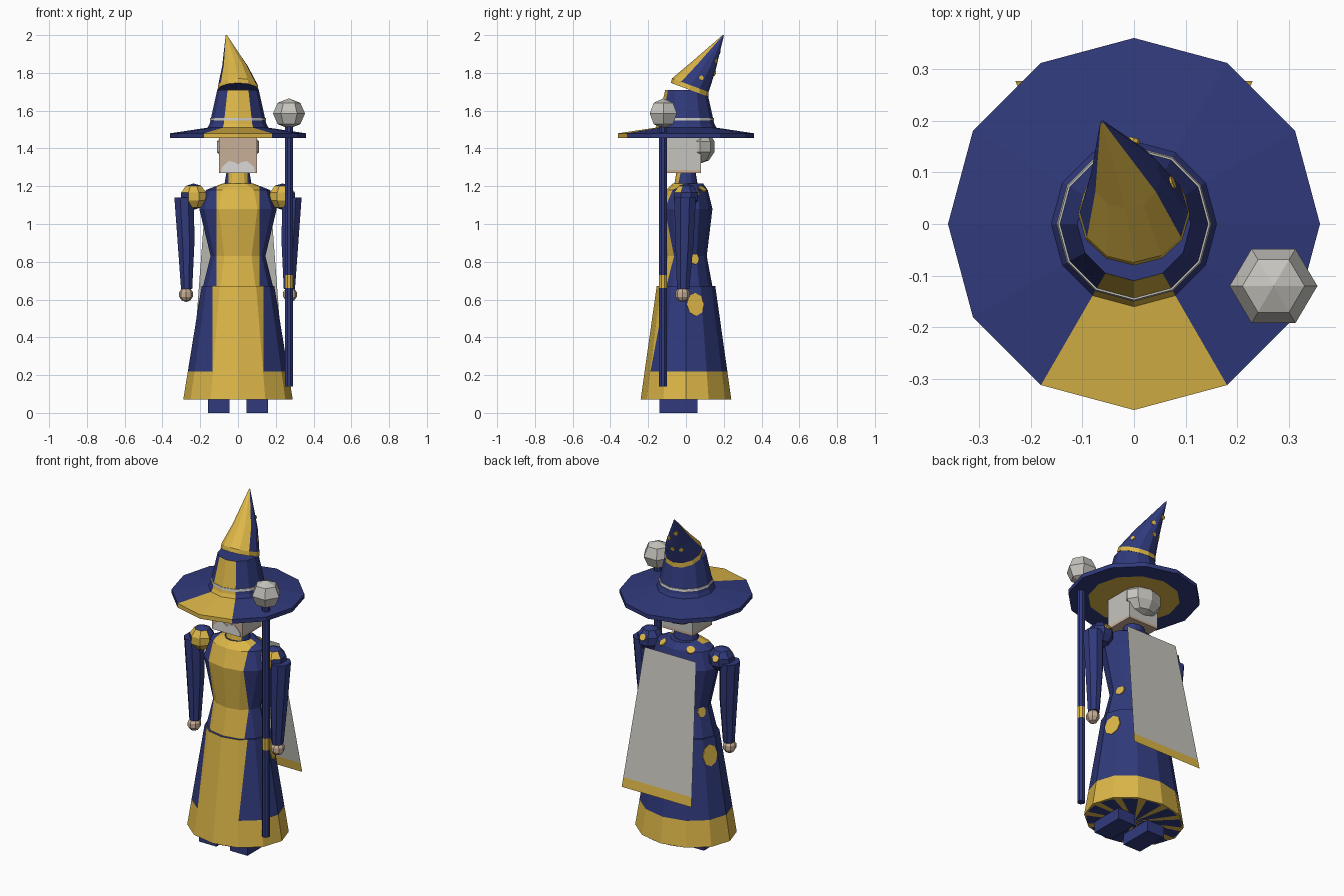
import bpy, bmesh, math
from mathutils import Vector, Matrix
from mathutils.bvhtree import BVHTree

if "Cube" in bpy.data.objects:
    bpy.data.objects.remove(bpy.data.objects["Cube"])


def material(name, rgb):
    m = bpy.data.materials.new(name)
    m.use_nodes = True
    m.diffuse_color = (*rgb, 1)
    node = next(n for n in m.node_tree.nodes if n.type == 'BSDF_PRINCIPLED')
    node.inputs["Base Color"].default_value = (*rgb, 1)
    return m


NAVY = material("navy cloth", (0.03, 0.042, 0.2))
GOLD = material("gold trim", (0.72, 0.47, 0.065))
GREY = material("silver grey", (0.56, 0.55, 0.51))
SKIN = material("skin", (0.58, 0.42, 0.31))
WHITE = material("moustache white", (0.72, 0.7, 0.68))


def finish(name, bm, mats, cuts=(), paint=None):
    """Slice along axis planes, colour faces by rule, make the object."""
    for axis, at in cuts:
        n = Vector((0, 0, 0))
        n[axis] = 1
        bmesh.ops.bisect_plane(bm, geom=bm.verts[:] + bm.edges[:] + bm.faces[:],
                               plane_co=n * at, plane_no=n)
    bm.normal_update()
    if paint:
        for f in bm.faces:
            f.material_index = int(paint(f.calc_center_median(), f.normal))
    me = bpy.data.meshes.new(name)
    bm.to_mesh(me)
    bm.free()
    for m in mats:
        me.materials.append(m)
    ob = bpy.data.objects.new(name, me)
    bpy.context.collection.objects.link(ob)
    return ob


def loft(name, rings, mats, n=12, sector=None, slope=0, turn=0, **kw):
    """Stack of n-sided rings (x, y, z, rx, ry); sector(angle from front, row)."""
    bm = bmesh.new()
    rows = []
    for x, y, z, rx, ry in rings:
        row = []
        for k in range(n):
            t = math.radians(-90 + turn + 360 * k / n)
            dy = ry * math.sin(t)
            row.append(bm.verts.new((x + rx * math.cos(t), y + dy, z - slope * dy)))
        rows.append(row)
    for i, (a, b) in enumerate(zip(rows, rows[1:])):
        for k in range(n):
            j = (k + 1) % n
            f = bm.faces.new((a[k], a[j], b[j], b[k]))
            if sector:
                ang = ((k + 0.5) * 360 / n + 180) % 360 - 180
                f.material_index = int(sector(ang, i))
    bm.faces.new(rows[0][::-1])
    bm.faces.new(rows[-1])
    bmesh.ops.recalc_face_normals(bm, faces=bm.faces[:])
    return finish(name, bm, mats, **kw)


def lathe(profile):
    return [(0, 0, z, r, r) for r, z in profile]


def blob(name, loc, scale, u, v, mats, turn=0, paint=None):
    bm = bmesh.new()
    bmesh.ops.create_uvsphere(bm, u_segments=u, v_segments=v, radius=1,
                              matrix=Matrix.Rotation(math.radians(turn), 4, 'Z'))
    bmesh.ops.transform(bm, verts=bm.verts[:],
                        matrix=Matrix.Translation(loc) @ Matrix.Diagonal((*scale, 1)))
    return finish(name, bm, mats, paint=paint)


def box(name, lo, hi, mats, **kw):
    bm = bmesh.new()
    lo, hi = Vector(lo), Vector(hi)
    bmesh.ops.create_cube(bm, size=1, matrix=Matrix.Translation((lo + hi) / 2)
                          @ Matrix.Diagonal((*(hi - lo), 1)))
    return finish(name, bm, mats, **kw)


def dot(name, ob, near, size, tall=1):
    """Thin gold spot laid on the nearest surface of ob."""
    me = ob.data
    tree = BVHTree.FromPolygons([v.co for v in me.vertices],
                                [p.vertices[:] for p in me.polygons])
    loc, normal, _, _ = tree.find_nearest(Vector(near))
    bm = bmesh.new()
    bmesh.ops.create_cone(bm, cap_ends=True, segments=8, radius1=size, radius2=size,
                          depth=0.008)
    bmesh.ops.transform(bm, verts=bm.verts[:], matrix=Matrix.Translation(loc)
                        @ normal.to_track_quat('Z', 'Y').to_matrix().to_4x4()
                        @ Matrix.Diagonal((1, tall, 1, 1)))
    finish(name, bm, [GOLD])


def front_panel(width):
    return lambda c, n: c.y < 0 and abs(c.x) < width and abs(n.z) < 0.97


# Hat: brim, crown and bent tip
loft("hat_brim", lathe([(0.1, 1.454), (0.25, 1.455), (0.36, 1.455), (0.36, 1.48),
                        (0.16, 1.51)]), [NAVY, GOLD],
     sector=lambda a, i: i == 0 or (abs(a) < 30 and i > 1))
loft("hat_crown", lathe([(0.165, 1.5), (0.15, 1.53), (0.11, 1.71)]), [NAVY, GOLD],
     sector=lambda a, i: abs(a) < 30)
loft("hat_band", lathe([(0.15, 1.547), (0.147, 1.56)]), [GREY])
tip = loft("hat_tip", [(0, 0.02, 1.71, 0.108, 0.1), (0, 0.023, 1.735, 0.105, 0.097),
                       (-0.016, 0.093, 1.835, 0.068, 0.063),
                       (-0.062, 0.198, 2.0, 0.003, 0.003)], [NAVY, GOLD], slope=0.37,
           sector=lambda a, i: i == 0 or abs(a) < 60)
for near in ((0.1, 0.09, 1.78), (0.02, 0.2, 1.86), (-0.08, 0.15, 1.79),
             (-0.03, 0.2, 1.78), (-0.07, 0.2, 1.9)):
    dot("hat_spot", tip, near, 0.013)

# Head, hair, moustache and neck
box("head", (-0.1, -0.1, 1.27), (0.1, 0.08, 1.47), [GREY, SKIN], cuts=[(2, 1.285)],
    paint=lambda c, n: n.y < -0.5 or c.z < 1.285)
blob("hair", (0, 0.075, 1.41), (0.118, 0.08, 0.09), 8, 5, [GREY])
bm = bmesh.new()
half = [(0.09, 1.272), (0.085, 1.3), (0.05, 1.333), (0.02, 1.328)]
outline = half + [(0, 1.315)] + [(-x, z) for x, z in half[::-1]]
face = bm.faces.new([bm.verts.new((x, -0.102, z)) for x, z in outline])
ext = bmesh.ops.extrude_face_region(bm, geom=[face])
bmesh.ops.translate(bm, vec=(0, -0.004, 0),
                    verts=[g for g in ext["geom"] if isinstance(g, bmesh.types.BMVert)])
bmesh.ops.recalc_face_normals(bm, faces=bm.faces[:])
finish("moustache", bm, [WHITE])
loft("neck", [(0, 0, 1.19, 0.075, 0.065), (0, 0, 1.28, 0.06, 0.05)], [NAVY, GOLD],
     cuts=[(0, -0.05), (0, 0.05)], paint=front_panel(0.05))

# Torso
torso = loft("torso", [(0, 0, 0.67, 0.185, 0.14), (0, 0, 0.83, 0.145, 0.11),
                       (0, 0, 1.08, 0.205, 0.14), (0, 0.005, 1.18, 0.17, 0.11),
                       (0, 0.01, 1.215, 0.08, 0.08)], [NAVY, GOLD],
             cuts=[(0, -0.115), (0, 0.115)], paint=front_panel(0.115))

# Skirt with gold hem and striped underside
skirt = loft("skirt", [(0, 0, 0.07, 0.29, 0.24), (0, 0, 0.672, 0.192, 0.155)],
             [NAVY, GOLD], cuts=[(0, -0.135), (0, 0.135), (2, 0.22)],
             paint=lambda c, n: c.z < 0.22 or front_panel(0.135)(c, n))
bm = bmesh.new()
bmesh.ops.create_circle(bm, cap_ends=True, cap_tris=True, segments=36, radius=1,
                        matrix=Matrix.Translation((0, 0, 0.067))
                        @ Matrix.Diagonal((0.275, 0.23, -1, 1)))
bmesh.ops.reverse_faces(bm, faces=bm.faces[:])
finish("skirt_underside", bm, [NAVY, GOLD], paint=lambda c, n: int(
    (math.atan2(c.y / 0.23, c.x / 0.275) + math.pi) * 18 / math.pi) % 3 == 0)

# Cape: one slanted sheet with a gold hem
bm = bmesh.new()
edge = [bm.verts.new((s * x, y, z)) for x, y, z in ((0.17, 0.147, 1.16), (0.23, 0.277, 0.36))
        for s in (1, -1)]
bm.faces.new((edge[0], edge[1], edge[3], edge[2]))
finish("cape", bm, [GREY, GOLD], cuts=[(2, 0.415)], paint=lambda c, n: c.z < 0.415)

# Mirrored parts: arms, hands, feet, spots
for s, side in ((1, "left"), (-1, "right")):
    shoulder = blob(side + "_shoulder", (s * 0.235, 0, 1.145), (0.075, 0.072, 0.07), 8, 5,
                    [NAVY, GOLD], turn=22.5,
                    paint=lambda c, n: n.y < -0.55 and s * c.x < 0.275)
    loft(side + "_sleeve", [(s * 0.272, -0.015, 0.655, 0.032, 0.035),
                            (s * 0.275, -0.008, 0.9, 0.048, 0.052),
                            (s * 0.285, -0.005, 1.14, 0.056, 0.062)], [NAVY], n=8, turn=22.5)
    blob(side + "_hand", (s * 0.275, -0.018, 0.627), (0.038, 0.04, 0.04), 8, 5, [SKIN])
    box(side + "_foot", (min(s * 0.045, s * 0.16), -0.14, 0),
        (max(s * 0.045, s * 0.16), 0.06, 0.1), [NAVY])
    dot(side + "_skirt_spot", skirt, (s * 0.23, 0.062, 0.58), 0.048, 1.3)
    dot(side + "_waist_spot", torso, (s * 0.15, 0.05, 0.82), 0.026, 1.2)
    dot(side + "_back_spot", torso, (s * 0.1, 0.1, 1.21), 0.024)
    dot(side + "_shoulder_spot", shoulder, (s * 0.24, 0.09, 1.18), 0.02)

# Staff
loft("staff", [(0.27, -0.122, z, 0.022, 0.022) for z in (0.14, 0.66, 0.73, 1.53)],
     [NAVY, GOLD], n=8, turn=22.5, sector=lambda a, i: i == 1)
blob("staff_orb", (0.27, -0.12, 1.585), (0.085, 0.083, 0.08), 6, 4, [GREY], turn=30)
